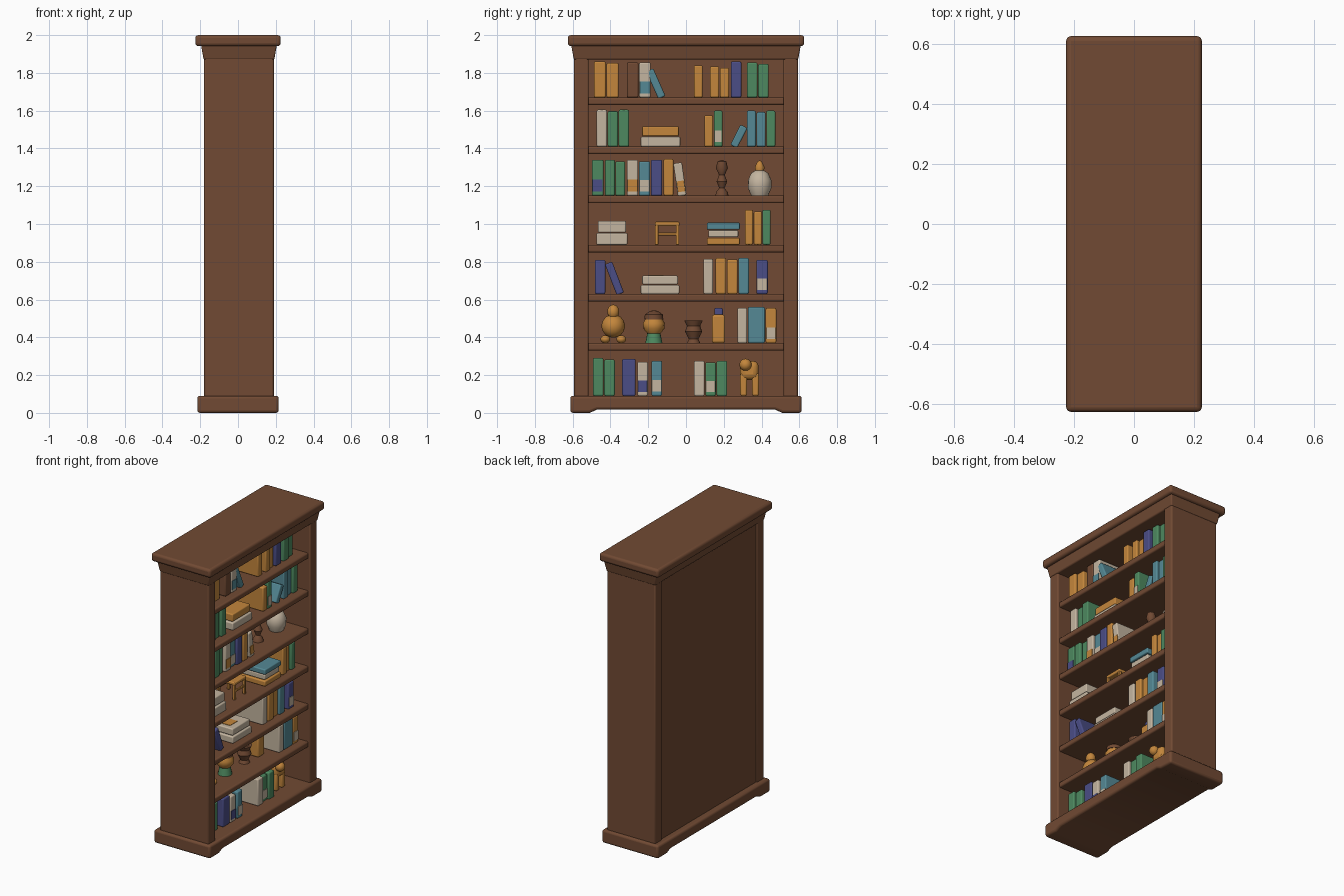
import bpy, bmesh, math
from mathutils import Matrix

if "Cube" in bpy.data.objects:
    bpy.data.objects.remove(bpy.data.objects["Cube"])

# Flat colours
COLOURS = {
    "wood": (0.165, 0.068, 0.033), "dark": (0.085, 0.03, 0.015),
    "orange": (0.55, 0.24, 0.045), "cream": (0.55, 0.46, 0.35),
    "teal": (0.09, 0.25, 0.3), "green": (0.075, 0.25, 0.115),
    "blue": (0.07, 0.075, 0.24),
}
mats = {}
for key, rgb in COLOURS.items():
    m = bpy.data.materials.new(key + " paint")
    m.use_nodes = True
    m.diffuse_color = (*rgb, 1)
    m.node_tree.nodes["Principled BSDF"].inputs["Base Color"].default_value = (*rgb, 1)
    mats[key] = m


def finish(bm, name, colour, bevel=0.0):
    """Turn a bmesh into a softly bevelled object."""
    bmesh.ops.recalc_face_normals(bm, faces=bm.faces)
    mesh = bpy.data.meshes.new(name)
    bm.to_mesh(mesh)
    bm.free()
    mesh.materials.append(mats[colour])
    ob = bpy.data.objects.new(name, mesh)
    bpy.context.collection.objects.link(ob)
    if bevel:
        mod = ob.modifiers.new("soft edges", "BEVEL")
        mod.width, mod.segments = bevel, 3
    bpy.ops.object.select_all(action="DESELECT")
    bpy.context.view_layer.objects.active = ob
    ob.select_set(True)
    bpy.ops.object.shade_smooth_by_angle(angle=math.radians(40))
    return ob


def box(name, colour, x, y, z, bevel=0.008, flare=0.0):
    """Box from (low, high) ranges; flare widens its top."""
    bm = bmesh.new()
    bmesh.ops.create_cube(bm, size=1)
    for v in bm.verts:
        up = v.co.z > 0
        v.co = [r[int(c > 0)] for r, c in zip((x, y, z), v.co)]
        if up and flare:
            v.co.x += math.copysign(flare, v.co.x)
            v.co.y += math.copysign(flare, v.co.y)
    return finish(bm, name, colour, bevel)


def lathe(name, colour, y, z, profile, x=0.02):
    """Turned ornament from (radius, height) points."""
    bm = bmesh.new()
    vs = [bm.verts.new((r, 0, h)) for r, h in profile]
    es = [bm.edges.new(p) for p in zip(vs, vs[1:])]
    bmesh.ops.spin(bm, geom=vs + es, axis=(0, 0, 1), cent=(0, 0, 0),
                   angle=math.tau, steps=16)
    bmesh.ops.remove_doubles(bm, verts=bm.verts, dist=0.0005)
    ob = finish(bm, name, colour)
    ob.location = (x, y, z)
    return ob


def ball(name, colour, x, y, z, r, tall=1.0):
    bm = bmesh.new()
    bmesh.ops.create_uvsphere(bm, u_segments=14, v_segments=9, radius=r,
                              matrix=Matrix.Diagonal((1, 1, tall, 1)))
    finish(bm, name, colour).location = (x, y, z)


# Carcass
for side, name in ((-1, "right_side"), (1, "left_side")):
    box(name, "wood", (-0.18, 0.19), sorted((side * 0.515, side * 0.592)), (0.05, 1.92), 0.01)
box("back_panel", "wood", (-0.172, -0.14), (-0.53, 0.53), (0.05, 1.92), 0)
box("top_rail", "wood", (-0.17, 0.185), (-0.53, 0.53), (1.885, 1.95))
box("cornice_cove", "wood", (-0.182, 0.192), (-0.594, 0.594), (1.87, 1.95), 0.008, 0.014)
box("top_slab", "wood", (-0.226, 0.226), (-0.626, 0.626), (1.942, 2.0), 0.016)

# Plinth with a shallow arch underneath
bm = bmesh.new()
half = [(0.612, 0.09), (0.612, 0), (0.51, 0), (0.47, 0.018)]
outline = half + [(-y, z) for y, z in reversed(half)]
face = bm.faces.new([bm.verts.new((-0.215, y, z)) for y, z in outline])
out = bmesh.ops.extrude_face_region(bm, geom=[face])
bmesh.ops.translate(bm, vec=(0.43, 0, 0),
                    verts=[g for g in out["geom"] if isinstance(g, bmesh.types.BMVert)])
finish(bm, "plinth", "wood", 0.014)

# Shelves
FLOOR = [0.09] + [0.11 + 0.26 * i for i in range(1, 7)]
for i, z in enumerate(FLOOR[1:], 1):
    box(f"shelf_{i}", "wood", (-0.15, 0.175), (-0.525, 0.525), (z - 0.04, z), 0.01)


def books(shelf, y0, y1, height, colours, lean=0):
    """Row of upright books; 'teal/cream' adds a cream spine band."""
    names = colours.split()
    w = (y1 - y0) / len(names)
    for k, c in enumerate(names):
        main, _, band = c.partition("/")
        h = height - 0.008 * (k % 2)
        front = 0.125 - 0.012 * (k % 2)
        a, b = -w / 2 + 0.002, w / 2 - 0.002
        parts = [box("book", main, (-0.1, front), (a, b), (0, h), 0.008)]
        if band:
            parts.append(box("spine_band", band, (front - 0.004, front + 0.003),
                             (a + 0.004, b - 0.004), (h * 0.12, h * 0.45), 0))
        for ob in parts:
            ob.location = (0, y0 + (k + 0.5) * w, FLOOR[shelf])
            ob.rotation_euler.x = -math.radians(lean)


def stack(shelf, y0, y1, thick, colours):
    """Pile of books lying flat, listed from the bottom."""
    z = FLOOR[shelf]
    for k, c in enumerate(colours.split()):
        s = 0.008 * (k % 2)
        box("flat_book", c, (-0.08, 0.13 - s), (y0 + s, y1 - s), (z, z + thick - 0.003), 0.007)
        z += thick


# Books, from the top shelf down
books(6, -0.49, -0.355, 0.19, "orange orange")
books(6, -0.315, -0.25, 0.185, "wood")
books(6, -0.25, -0.185, 0.185, "cream/teal")
books(6, -0.15, -0.105, 0.16, "teal", -24)
books(6, 0.04, 0.09, 0.17, "orange")
books(6, 0.125, 0.23, 0.165, "orange orange")
books(6, 0.235, 0.295, 0.19, "blue")
books(6, 0.32, 0.44, 0.185, "green green")

books(5, -0.475, -0.3, 0.195, "cream green green")
stack(5, -0.24, -0.03, 0.055, "cream orange")
books(5, 0.095, 0.145, 0.165, "orange")
books(5, 0.145, 0.195, 0.19, "green/cream")
books(5, 0.23, 0.275, 0.12, "teal", 27)
books(5, 0.32, 0.475, 0.19, "teal teal green")

books(4, -0.5, -0.435, 0.19, "green/blue")
books(4, -0.43, -0.32, 0.19, "green green")
books(4, -0.315, -0.125, 0.19, "cream/orange teal/cream blue")
books(4, -0.12, -0.065, 0.195, "orange")
books(4, -0.045, 0.005, 0.175, "cream/orange", -8)

stack(3, -0.475, -0.31, 0.065, "cream cream")
stack(3, 0.11, 0.285, 0.04, "orange cream teal")
books(3, 0.31, 0.45, 0.185, "orange orange green")

books(2, -0.485, -0.425, 0.18, "blue")
books(2, -0.37, -0.325, 0.175, "blue", -21)
stack(2, -0.24, -0.035, 0.05, "cream cream")
box("flat_book_label", "orange", (-0.02, 0.08), (-0.2, -0.12), (FLOOR[2] + 0.092, FLOOR[2] + 0.1), 0)
books(2, 0.09, 0.145, 0.185, "cream")
books(2, 0.155, 0.335, 0.19, "orange orange teal")
books(2, 0.37, 0.435, 0.18, "blue/cream")

books(1, 0.27, 0.325, 0.185, "cream")
books(1, 0.325, 0.42, 0.19, "teal")
books(1, 0.42, 0.48, 0.185, "orange/cream")

books(0, -0.495, -0.375, 0.2, "green green")
books(0, -0.34, -0.265, 0.195, "blue")
books(0, -0.26, -0.2, 0.18, "cream/blue")
books(0, -0.185, -0.125, 0.185, "teal/cream")
books(0, 0.04, 0.22, 0.185, "cream green/cream green")

# Shelf 4 ornaments: carved figure and round vase
z = FLOOR[4]
lathe("carved_figure", "wood", 0.19, z, [(0, 0), (0.035, 0), (0.03, 0.02), (0.014, 0.04),
      (0.028, 0.075), (0.015, 0.11), (0.032, 0.145), (0.024, 0.18), (0, 0.19)])
lathe("round_vase", "cream", 0.39, z, [(0, 0), (0.045, 0), (0.062, 0.04), (0.063, 0.08),
      (0.045, 0.12), (0.02, 0.135), (0, 0.137)])
lathe("vase_stopper", "orange", 0.39, z + 0.13, [(0.022, 0), (0.026, 0.02), (0.012, 0.05), (0, 0.057)])

# Shelf 3 ornament: little stool
z = FLOOR[3]
box("stool_seat", "orange", (-0.05, 0.09), (-0.165, -0.035), (z + 0.1, z + 0.122), 0.006)
for y in (-0.155, -0.045):
    for x in (-0.04, 0.08):
        box("stool_leg", "orange", (x - 0.009, x + 0.009), (y - 0.009, y + 0.009), (z, z + 0.105), 0.004)
for x in (-0.04, 0.08):
    box("stool_rung", "orange", (x - 0.006, x + 0.006), (-0.155, -0.045), (z + 0.05, z + 0.064), 0.003)

# Shelf 1 ornaments: bird, lidded jar, bowl and bottle
z = FLOOR[1]
ball("bird_body", "orange", 0.02, -0.385, z + 0.09, 0.062)
ball("bird_head", "orange", 0.03, -0.385, z + 0.165, 0.032, 1.2)
for side in (-1, 1):
    ball("bird_foot", "orange", 0.05, -0.385 + side * 0.042, z + 0.02, 0.026, 0.8)
lathe("jar_base", "green", -0.17, z, [(0, 0), (0.045, 0), (0.035, 0.05), (0, 0.05)])
lathe("jar_body", "orange", -0.17, z + 0.045, [(0.03, 0), (0.055, 0.03), (0.058, 0.06), (0.04, 0.09), (0, 0.09)])
lathe("jar_lid", "wood", -0.17, z + 0.125, [(0, 0), (0.05, 0), (0.048, 0.025), (0.02, 0.045), (0, 0.047)])
lathe("small_bowl", "wood", 0.04, z, [(0, 0), (0.035, 0), (0.025, 0.02), (0.045, 0.06),
      (0.035, 0.09), (0.048, 0.118), (0.03, 0.118), (0, 0.09)])
box("bottle_body", "orange", (-0.02, 0.06), (0.137, 0.207), (z, z + 0.15), 0.012)
box("bottle_cap", "blue", (0, 0.04), (0.15, 0.195), (z + 0.145, z + 0.185), 0.008)

# Bottom shelf ornament: four-legged animal
z = FLOOR[0]
box("animal_body", "orange", (-0.07, 0.1), (0.285, 0.385), (z + 0.085, z + 0.185), 0.03)
for y in (0.305, 0.368):
    for x in (-0.045, 0.075):
        box("animal_leg", "orange", (x - 0.018, x + 0.018), (y - 0.018, y + 0.018), (z, z + 0.12), 0.01)
ball("animal_head", "orange", 0.1, 0.315, z + 0.165, 0.032)
